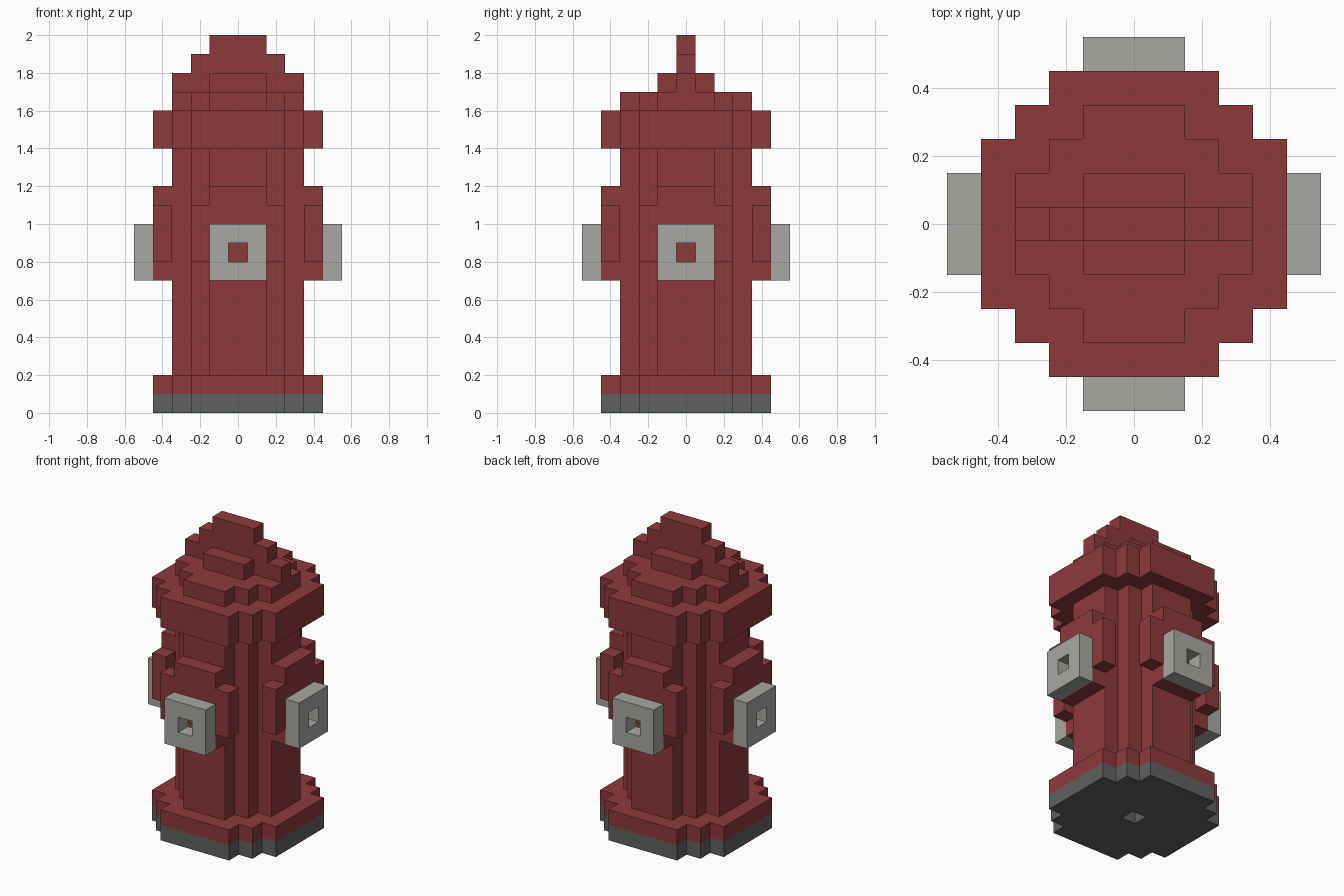
import bpy
import bmesh
import math
from mathutils import Matrix

cube = bpy.data.objects.get("Cube")
if cube:
    bpy.data.objects.remove(cube, do_unlink=True)


def material(name, rgb):
    m = bpy.data.materials.new(name)
    m.use_nodes = True
    m.diffuse_color = (*rgb, 1)
    bsdf = next(n for n in m.node_tree.nodes if n.type == 'BSDF_PRINCIPLED')
    bsdf.inputs["Base Color"].default_value = (*rgb, 1)
    bsdf.inputs["Roughness"].default_value = 0.8
    return m


RED = material("hydrant red", (0.270, 0.041, 0.044))
LIGHT = material("light grey metal", (0.386, 0.397, 0.366))
DARK = material("dark grey base", (0.114, 0.120, 0.114))

UPRIGHT = Matrix.Rotation(math.pi / 2, 4, 'X')  # profile height becomes z


def stepped(quarter):
    """Mirror the first-quadrant corners into a full symmetric outline."""
    back = quarter[::-1]
    return (quarter + [(-x, y) for x, y in back]
            + [(-x, -y) for x, y in quarter] + [(x, -y) for x, y in back])


def rect(hx, hy):
    return stepped([(hx, hy)])


def prism(name, loops, low, high, mat, matrix=Matrix()):
    """Extrude an outline, optionally with a hole outline, from low to high."""
    bm = bmesh.new()
    caps = ([], [])
    for loop in loops:
        rings = [[bm.verts.new((x, y, z)) for x, y in loop] for z in (low, high)]
        n = len(loop)
        for i in range(n):
            j = (i + 1) % n
            bm.faces.new((rings[0][i], rings[0][j], rings[1][j], rings[1][i]))
        for cap, ring in zip(caps, rings):
            cap.append(ring)
    for cap in caps:
        if len(cap) == 1:
            bm.faces.new(cap[0])
        else:
            edges = [bm.edges.get((r[i - 1], r[i])) for r in cap for i in range(len(r))]
            bmesh.ops.triangle_fill(bm, edges=edges, use_beauty=True)
    bmesh.ops.transform(bm, matrix=matrix, verts=bm.verts)
    bmesh.ops.recalc_face_normals(bm, faces=bm.faces)
    mesh = bpy.data.meshes.new(name)
    bm.to_mesh(mesh)
    bm.free()
    mesh.materials.append(mat)
    ob = bpy.data.objects.new(name, mesh)
    bpy.context.scene.collection.objects.link(ob)
    return ob


def copy_around(ob, labels):
    """Repeat a front part evenly around the vertical axis."""
    base = ob.name
    ob.name = "front_" + base
    for i, label in enumerate(labels, 1):
        c = ob.copy()
        c.name = label + "_" + base
        c.rotation_euler.z = i * 2 * math.pi / (len(labels) + 1)
        bpy.context.scene.collection.objects.link(c)


WIDE = stepped([(.45, .25), (.35, .25), (.35, .35), (.25, .35), (.25, .45)])
NARROW = stepped([(.35, .15), (.25, .15), (.25, .25), (.15, .25), (.15, .35)])
HOLE = rect(.05, .05)

# Stacked barrel sections
prism("base_sole", [WIDE, HOLE], 0, .1, DARK)
prism("base_flange", [WIDE], .1, .2, RED)
prism("barrel", [NARROW], .2, 1.4, RED)
prism("upper_flange", [WIDE], 1.4, 1.6, RED)
prism("bonnet", [NARROW], 1.6, 1.7, RED)

# Stepped fin on top, with a lug on each face
half = [(.35, 1.7), (.35, 1.8), (.25, 1.8), (.25, 1.9), (.15, 1.9), (.15, 2.0)]
fin = half + [(-x, z) for x, z in half[::-1]]
prism("top_fin", [fin], -.05, .05, RED, UPRIGHT)
lug = [(-.15, 1.7), (.15, 1.7), (.15, 1.8), (-.15, 1.8)]
copy_around(prism("fin_lug", [lug], .05, .15, RED, UPRIGHT), ["back"])

# Outlet mounts and square nozzles on all four sides
SIDES = ["left", "back", "right"]
mount = stepped([(.25, .15), (.15, .15), (.15, .25)])
copy_around(prism("outlet_mount", [mount], .35, .45, RED,
                  Matrix.Translation((0, 0, .95)) @ UPRIGHT), SIDES)
copy_around(prism("outlet_nozzle", [rect(.15, .15), HOLE], .45, .55, LIGHT,
                  Matrix.Translation((0, 0, .85)) @ UPRIGHT), SIDES)
